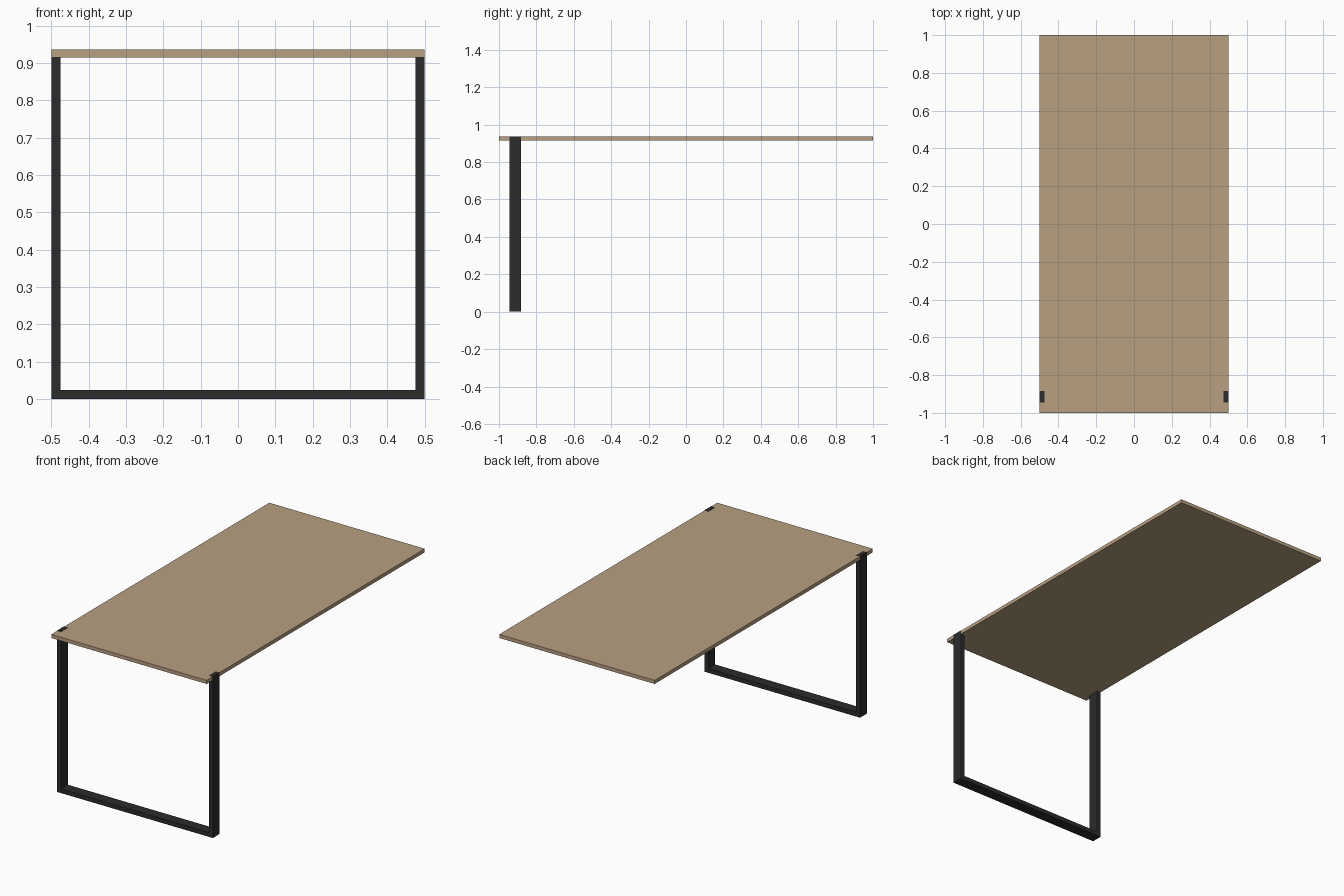
import bpy, bmesh

if "Cube" in bpy.data.objects:
    bpy.data.objects.remove(bpy.data.objects["Cube"])


def material(name, rgb):
    m = bpy.data.materials.new(name)
    m.diffuse_color = (*rgb, 1)
    m.use_nodes = True
    m.node_tree.nodes["Principled BSDF"].inputs["Base Color"].default_value = m.diffuse_color
    return m


def finish(name, bm, mat):
    bmesh.ops.recalc_face_normals(bm, faces=bm.faces)
    me = bpy.data.meshes.new(name)
    bm.to_mesh(me)
    bm.free()
    me.materials.append(mat)
    ob = bpy.data.objects.new(name, me)
    bpy.context.collection.objects.link(ob)
    return ob


def extruded(name, pts, y0, y1, mat):
    """Extrude an x-z outline along y."""
    bm = bmesh.new()
    face = bm.faces.new([bm.verts.new((x, y0, z)) for x, z in pts])
    res = bmesh.ops.extrude_face_region(bm, geom=[face])
    verts = [g for g in res["geom"] if isinstance(g, bmesh.types.BMVert)]
    bmesh.ops.translate(bm, vec=(0, y1 - y0, 0), verts=verts)
    return finish(name, bm, mat)


wood = material("light wood", (0.48, 0.35, 0.22))
black = material("black metal", (0.025, 0.025, 0.027))

TOP, UNDER, T = 0.937, 0.915, 0.025

# Table top
w = 0.499
extruded("table_top", [(-w, UNDER), (w, UNDER), (w, TOP - 0.001), (-w, TOP - 0.001)], -1, 1, wood)

# U-shaped leg frame, its ends just showing through the table top
half = [(0.5, 0), (0.5, TOP), (0.5 - T, TOP), (0.5 - T, T)]
outline = half + [(-x, z) for x, z in reversed(half)]
extruded("leg_frame", outline, -0.945, -0.883, black)
